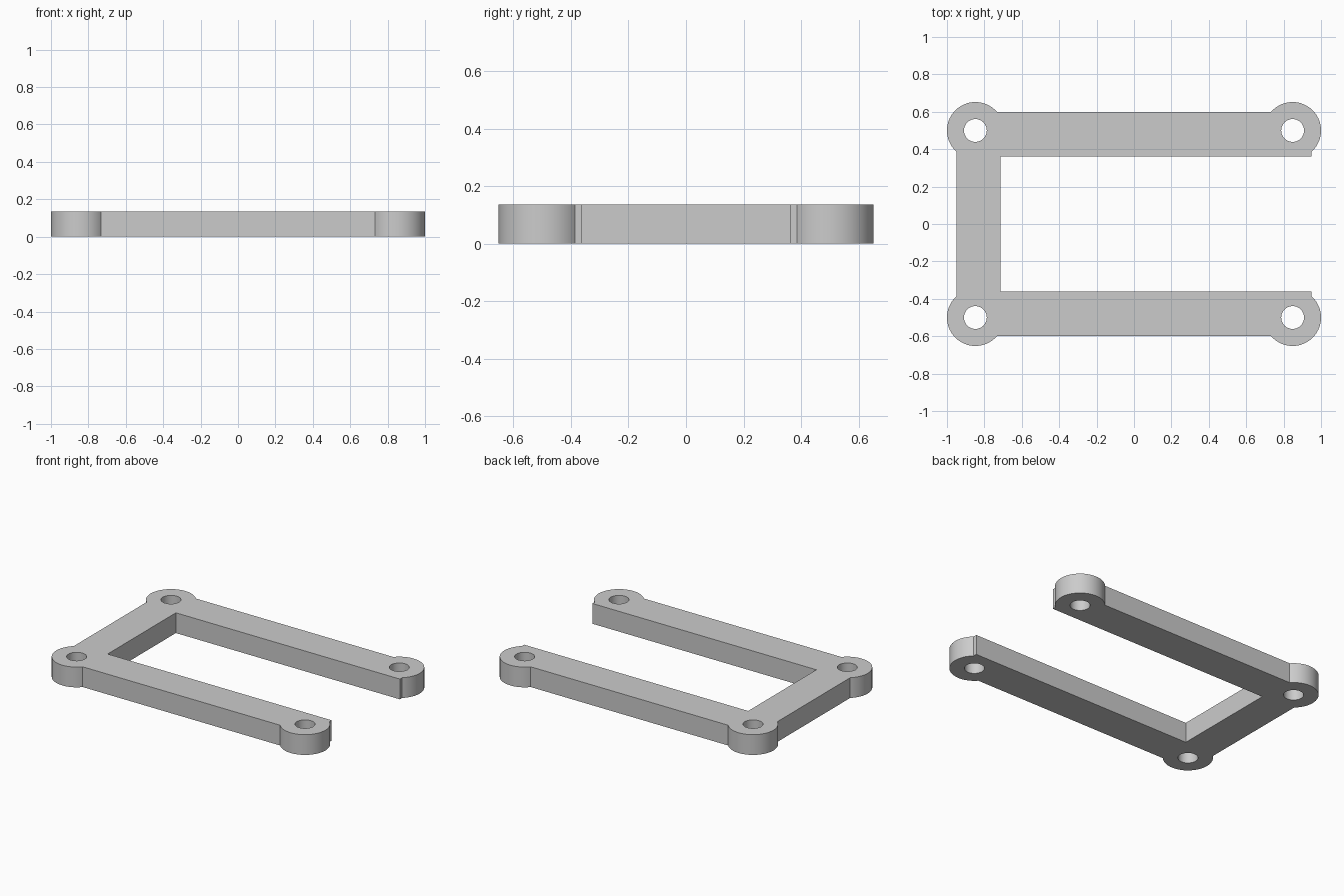
import bpy, bmesh
from math import atan2, cos, sin, pi, sqrt, radians
from mathutils import Vector

cube = bpy.data.objects.get("Cube")
if cube:
    bpy.data.objects.remove(cube)

HEIGHT = 0.136
BOSS_X, BOSS_Y, BOSS_R, HOLE_R = 0.848, 0.5, 0.152, 0.061
EDGE_X, EDGE_Y = 0.949, 0.6        # outer sides of the bars
INNER_X, INNER_Y = -0.715, 0.362   # inner sides of the bars


def arc(cx, cy, r, start, end, steps):
    """Points along a circular arc, both ends included."""
    angles = [start + (end - start) * i / steps for i in range(steps + 1)]
    return [(cx + r * cos(a), cy + r * sin(a)) for a in angles]


def add_loop(bm, points):
    verts = [bm.verts.new((x, y, 0)) for x, y in points]
    return [bm.edges.new((v, verts[i - 1])) for i, v in enumerate(verts)]


# Where the round bosses meet the straight outer sides
dx, dy = EDGE_X - BOSS_X, EDGE_Y - BOSS_Y
side = atan2(-sqrt(BOSS_R**2 - dx**2), dx)
top = atan2(dy, -sqrt(BOSS_R**2 - dy**2))

# Back half of the U-shaped outline, mirrored to give the front half
right_boss = arc(BOSS_X, BOSS_Y, BOSS_R, side, top, 40)
left_boss = [(-x, y) for x, y in reversed(right_boss)]
half = [(INNER_X, INNER_Y), (EDGE_X, INNER_Y)] + right_boss + left_boss
outline = half + [(x, -y) for x, y in reversed(half)]

# Flat plate with four screw holes
bm = bmesh.new()
edges = add_loop(bm, outline)
for sx in (-1, 1):
    for sy in (-1, 1):
        edges += add_loop(bm, arc(sx * BOSS_X, sy * BOSS_Y, HOLE_R, 0, 2 * pi, 40)[:-1])
bmesh.ops.triangle_fill(bm, use_beauty=True, edges=edges, normal=Vector((0, 0, 1)))

# Thicken upwards
extruded = bmesh.ops.extrude_face_region(bm, geom=bm.faces[:], use_keep_orig=True)
bmesh.ops.translate(bm, vec=(0, 0, HEIGHT),
                    verts=[g for g in extruded["geom"] if isinstance(g, bmesh.types.BMVert)])
bmesh.ops.recalc_face_normals(bm, faces=bm.faces[:])
bmesh.ops.dissolve_limit(bm, angle_limit=radians(1), verts=bm.verts[:], edges=bm.edges[:])

mesh = bpy.data.meshes.new("mounting_bracket")
bm.to_mesh(mesh)
bm.free()
bracket = bpy.data.objects.new("mounting_bracket", mesh)
bpy.context.collection.objects.link(bracket)

# Plain grey
grey = bpy.data.materials.new("grey")
grey.use_nodes = True
colour = (0.6, 0.6, 0.6, 1)
grey.diffuse_color = colour
grey.node_tree.nodes["Principled BSDF"].inputs["Base Color"].default_value = colour
mesh.materials.append(grey)

# Smooth round walls, sharp rims
bpy.ops.object.select_all(action="DESELECT")
bracket.select_set(True)
bpy.context.view_layer.objects.active = bracket
bpy.ops.object.shade_smooth_by_angle(angle=radians(20))
